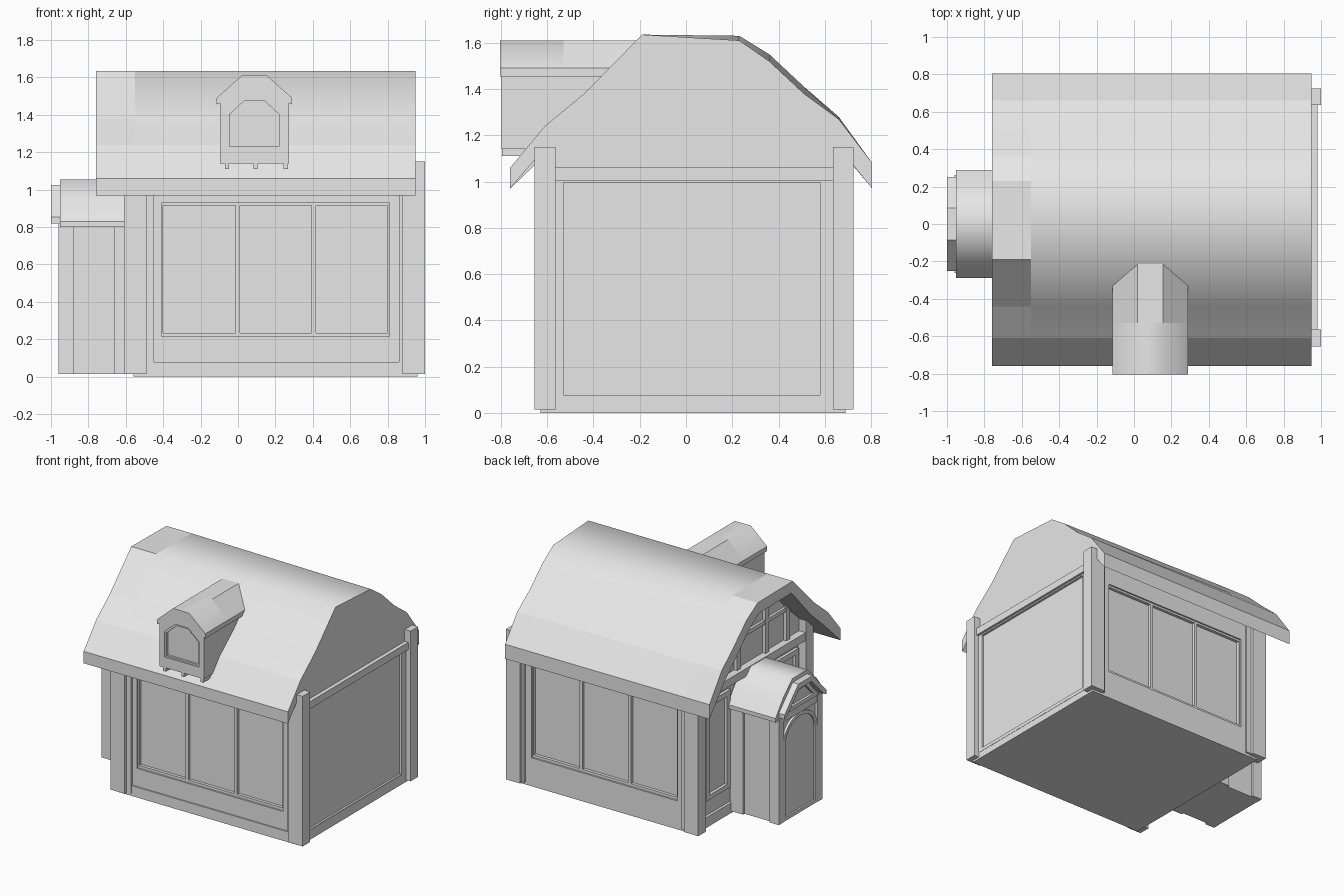
import bpy, bmesh, math

cube = bpy.data.objects.get("Cube")
if cube:
    bpy.data.objects.remove(cube, do_unlink=True)

GREY = (0.8, 0.8, 0.8, 1)
mat = bpy.data.materials.new("plain_grey")
mat.use_nodes = True
mat.diffuse_color = GREY
mat.node_tree.nodes["Principled BSDF"].inputs["Base Color"].default_value = GREY


def finish(name, bm):
    bmesh.ops.recalc_face_normals(bm, faces=bm.faces[:])
    mesh = bpy.data.meshes.new(name)
    bm.to_mesh(mesh)
    bm.free()
    mesh.materials.append(mat)
    obj = bpy.data.objects.new(name, mesh)
    bpy.context.collection.objects.link(obj)
    return obj


def loop(bm, profile, axis, t):
    return [bm.verts.new((t, u, w) if axis == "x" else (u, t, w)) for u, w in profile]


def bridge(bm, a, b):
    for i in range(len(a)):
        j = (i + 1) % len(a)
        bm.faces.new((a[i], a[j], b[j], b[i]))


def prism(name, axis, profile, t0, t1, end_profile=None):
    """Extrude a profile along an axis, optionally lofting to a second profile."""
    bm = bmesh.new()
    a = loop(bm, profile, axis, t0)
    b = loop(bm, end_profile or profile, axis, t1)
    bridge(bm, a, b)
    bm.faces.new(a)
    bm.faces.new(b)
    return finish(name, bm)


def ring(name, axis, outer, inner, t0, t1):
    """Extruded frame between two outlines of equal point count."""
    bm = bmesh.new()
    o0, i0 = loop(bm, outer, axis, t0), loop(bm, inner, axis, t0)
    o1, i1 = loop(bm, outer, axis, t1), loop(bm, inner, axis, t1)
    for a, b in ((o0, i0), (i0, i1), (i1, o1), (o1, o0)):
        bridge(bm, a, b)
    return finish(name, bm)


def rect(u0, u1, w0, w1):
    return [(u0, w0), (u1, w0), (u1, w1), (u0, w1)]


def box(name, x0, x1, y0, y1, z0, z1):
    return prism(name, "x", rect(y0, y1, z0, z1), x0, x1)


def smooth_where(obj, rule):
    for p in obj.data.polygons:
        p.use_smooth = rule(p)


# Base and wall core
box("base", -0.56, 0.96, -0.63, 0.69, 0, 0.078)
box("wall_core", -0.54, 0.945, -0.585, 0.655, 0.02, 1.03)

# Front and back: posts, wall, triple window
for side in ("front", "back"):
    def Y(y):
        return y if side == "front" else 0.07 - y
    for label, x0, x1 in (("left", 0.88, 1.0), ("right", -0.61, -0.49)):
        box(f"{side}_{label}_post", x0, x1, Y(-0.655), Y(-0.565), 0.015, 1.15)
    ring(f"{side}_wall", "y", rect(-0.5, 0.9, 0.02, 1.08),
         rect(-0.41, 0.81, 0.215, 0.93), Y(-0.62), Y(-0.57))
    ring(f"{side}_window_frame", "y", rect(-0.41, 0.81, 0.215, 0.93),
         rect(-0.4, 0.8, 0.235, 0.915), Y(-0.608), Y(-0.57))
    for x in (-0.002, 0.405):
        box(f"{side}_window_mullion", x - 0.012, x + 0.012, Y(-0.608), Y(-0.57), 0.23, 0.92)
    for x0, x1 in ((-0.49, -0.45), (0.86, 0.88)):
        box(f"{side}_wall_trim", x0, x1, Y(-0.635), Y(-0.6), 0.02, 1.06)

# Left end wall with its panel and beam
ring("left_wall_frame", "x", rect(-0.57, 0.64, 0.05, 1.03),
     rect(-0.53, 0.58, 0.075, 0.995), 0.93, 0.962)
box("left_beam", 0.93, 0.98, -0.57, 0.64, 1.005, 1.06)

# Right end wall with narrow windows beside the porch
box("right_beam", -0.605, -0.55, -0.57, 0.64, 1.0, 1.06)
for y0, y1 in ((-0.545, -0.27), (0.27, 0.56)):
    ring("side_window_frame", "x", rect(y0, y1, 0.2, 0.94),
         rect(y0 + 0.04, y1 - 0.04, 0.235, 0.9), -0.562, -0.53)

# Main roof: solid body plus an open overhang shell
near = [(-0.76, 1.06), (-0.61, 1.24), (-0.44, 1.38), (-0.19, 1.635), (0.23, 1.61),
        (0.36, 1.52), (0.51, 1.38), (0.66, 1.27), (0.805, 1.08)]
far = near[:4] + [(0.23, 1.63), (0.36, 1.55), (0.51, 1.41), (0.66, 1.28), (0.805, 1.08)]
under = [(0.805, 0.97), (0.69, 1.11), (0.63, 1.0), (-0.57, 1.0), (-0.64, 1.11), (-0.76, 0.97)]
roof = prism("main_roof", "x", far + under, -0.55, 0.95, near + under)
smooth_where(roof, lambda p: abs(p.normal.x) < 0.3 and p.center.z > 1.25)
inner = [(0.02 + (y - 0.02) * 0.93, z - 0.085) for y, z in far[1:-1]]
shell = far + [(0.805, 0.97)] + inner[::-1] + [(-0.76, 0.97)]
prism("roof_overhang", "x", shell, -0.76, -0.55)
for y, top in ((-0.4, 1.32), (-0.15, 1.54), (0.19, 1.54), (0.44, 1.38)):
    box("gable_stud", -0.575, -0.54, y - 0.02, y + 0.02, 1.05, top)
box("gable_rail", -0.57, -0.54, -0.4, 0.44, 1.28, 1.31)

# Dormer, symmetric about its own centre line
CX = 0.0875


def mirrored(half, c=0.0):
    """Close a half outline listed from bottom to top."""
    return [(c + u, w) for u, w in half] + [(c - u, w) for u, w in half[::-1]]


outline = mirrored([(0.185, 1.14), (0.185, 1.475), (0.065, 1.59)], CX)
opening = mirrored([(0.145, 1.22), (0.145, 1.41), (0.055, 1.49)], CX)
pane = mirrored([(0.132, 1.232), (0.132, 1.403), (0.05, 1.478)], CX)
prism("dormer_body", "y", outline, -0.775, -0.2)
ring("dormer_front", "y", outline, opening, -0.798, -0.77)
ring("dormer_window_frame", "y", opening, pane, -0.79, -0.77)
cap = mirrored([(0.18, 1.465), (0.2025, 1.455), (0.2025, 1.49), (0.0675, 1.61)], CX)
cap = cap[1:-1] + [cap[-1], (CX - 0.06, 1.57), (CX + 0.06, 1.57), cap[0]]
prism("dormer_roof_rear", "y", cap, -0.53, -0.2)
front_cap = prism("dormer_roof_front", "y", cap, -0.805, -0.53)
smooth_where(front_cap, lambda p: p.normal.z > 0.3)
for x in (-0.058, 0.094, 0.255):
    box("dormer_bracket", x - 0.011, x + 0.011, -0.795, -0.66, 1.11, 1.145)

# Porch body and posts
prism("porch_body", "x", mirrored([(0.245, 0.015), (0.245, 0.82), (0.08, 1.02)]), -0.94, -0.5)
for s in (-1, 1):
    box("porch_corner_post", -0.96, -0.88, s * 0.2, s * 0.262, 0.015, 0.82)
    box("porch_wall_post", -0.66, -0.55, s * 0.2, s * 0.262, 0.015, 0.82)
box("porch_lintel", -0.957, -0.92, -0.22, 0.22, 0.77, 0.83)

# Porch roof and gable hood
porch_roof = prism("porch_roof", "x", mirrored(
    [(0.26, 0.8), (0.29, 0.8), (0.29, 0.83), (0.2, 0.95), (0.09, 1.055)]), -0.952, -0.55)
smooth_where(porch_roof, lambda p: p.normal.z > 0.3)
hood = [(0.25, 0.82), (0.25, 0.855), (0.085, 1.025)]
hood_in = [(0.075, 0.985), (0.215, 0.84)]
prism("porch_hood", "x", hood + [(-y, z) for y, z in hood[::-1]]
      + [(-y, z) for y, z in hood_in[::-1]] + hood_in, -1.0, -0.945)
ring("porch_gable_frame", "x", mirrored([(0.2, 0.83), (0.07, 0.98)]),
     mirrored([(0.14, 0.86), (0.05, 0.955)]), -0.97, -0.945)


# Arched door
def arch(half, spring, rise, bottom):
    pts = [(half * math.cos(a), spring + rise * math.sin(a))
           for a in (math.pi * i / 16 for i in range(17))]
    return [(-half, bottom), (half, bottom)] + pts


ring("door_frame", "x", arch(0.2, 0.6, 0.17, 0.015), arch(0.175, 0.6, 0.145, 0.04), -0.958, -0.93)
prism("door_panel", "x", arch(0.175, 0.6, 0.145, 0.04), -0.945, -0.93)
